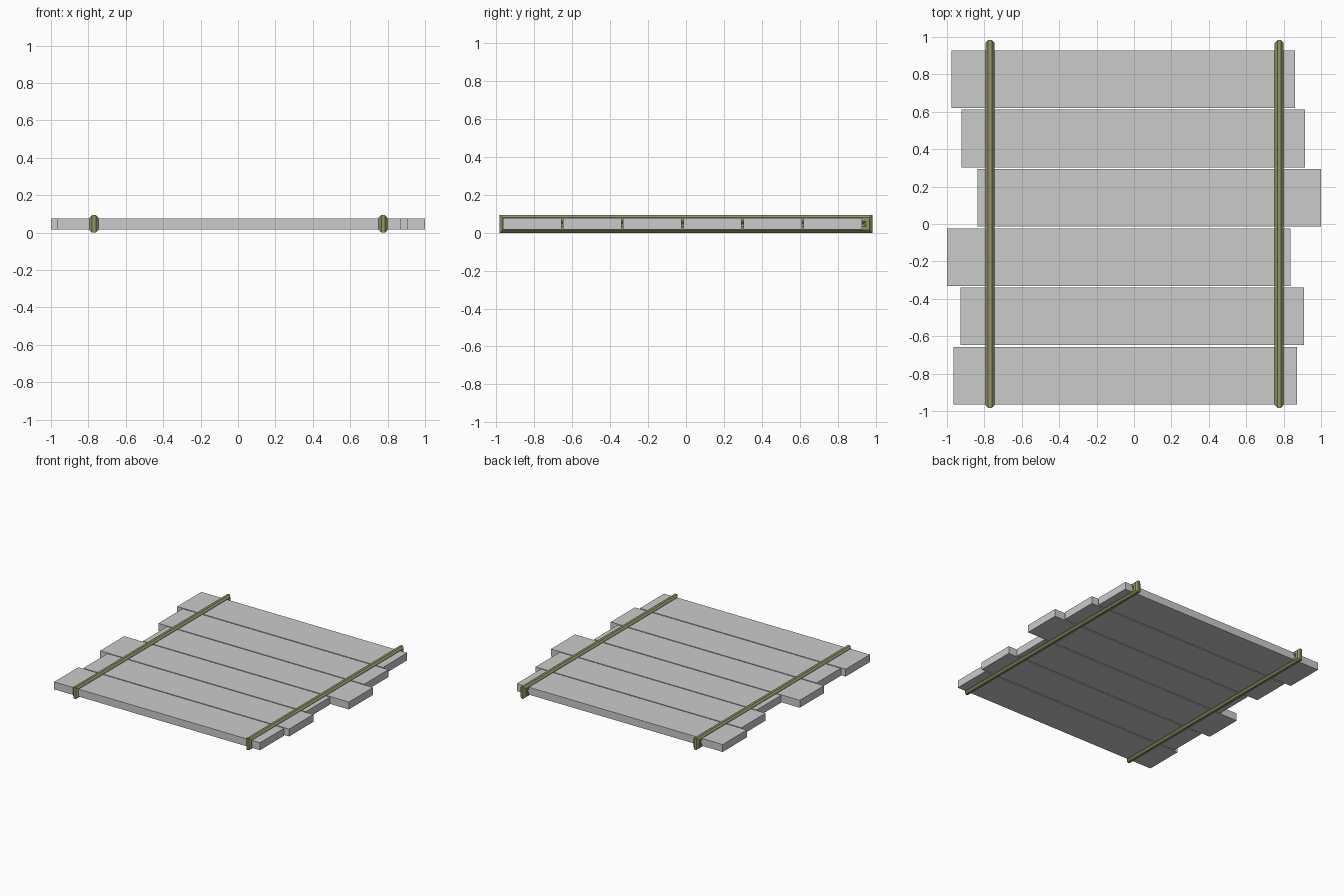
import bpy, bmesh, math

if "Cube" in bpy.data.objects:
    bpy.data.objects.remove(bpy.data.objects["Cube"])

ZC = 0.0465          # mid height of the platform


def add_mesh(name, bm, mat=None):
    bmesh.ops.recalc_face_normals(bm, faces=bm.faces)
    me = bpy.data.meshes.new(name)
    bm.to_mesh(me)
    bm.free()
    if mat:
        me.materials.append(mat)
    ob = bpy.data.objects.new(name, me)
    bpy.context.collection.objects.link(ob)
    return ob


def plank(name, x, y):
    bm = bmesh.new()
    bmesh.ops.create_cube(bm, size=1)
    bmesh.ops.scale(bm, vec=(1.838, 0.308, 0.06), verts=bm.verts)
    bmesh.ops.translate(bm, vec=(x, y, ZC), verts=bm.verts)
    add_mesh(name, bm)


def rope_loop(name, x, mat, half_y=0.959, half_z=0.0235, apothem=0.0235, sides=8):
    # mitred rectangular loop with an octagonal section
    bm = bmesh.new()
    r = apothem / math.cos(math.pi / sides)
    rings = []
    for sy, sz in ((1, 1), (-1, 1), (-1, -1), (1, -1)):
        ring = []
        for i in range(sides):
            a = math.tau * (i + 0.5) / sides
            dx, out = r * math.cos(a), r * math.sin(a)
            ring.append(bm.verts.new((x + dx, sy * (half_y + out), ZC + sz * (half_z + out))))
        rings.append(ring)
    for k in range(4):
        a, b = rings[k], rings[(k + 1) % 4]
        for i in range(sides):
            j = (i + 1) % sides
            bm.faces.new((a[i], a[j], b[j], b[i]))
    add_mesh(name, bm, mat)


# staggered planks, front to back
for i, x in enumerate((-0.047, -0.009, -0.081, 0.081, -0.004, -0.058)):
    plank(f"plank_{i + 1}", x, -0.811 + 0.317 * i)

# ropes tied round the planks
rope = bpy.data.materials.new("rope")
rope.diffuse_color = (0.30, 0.30, 0.13, 1)
rope.use_nodes = True
rope.node_tree.nodes["Principled BSDF"].inputs["Base Color"].default_value = rope.diffuse_color
rope_loop("left_rope", -0.77, rope)
rope_loop("right_rope", 0.776, rope)
